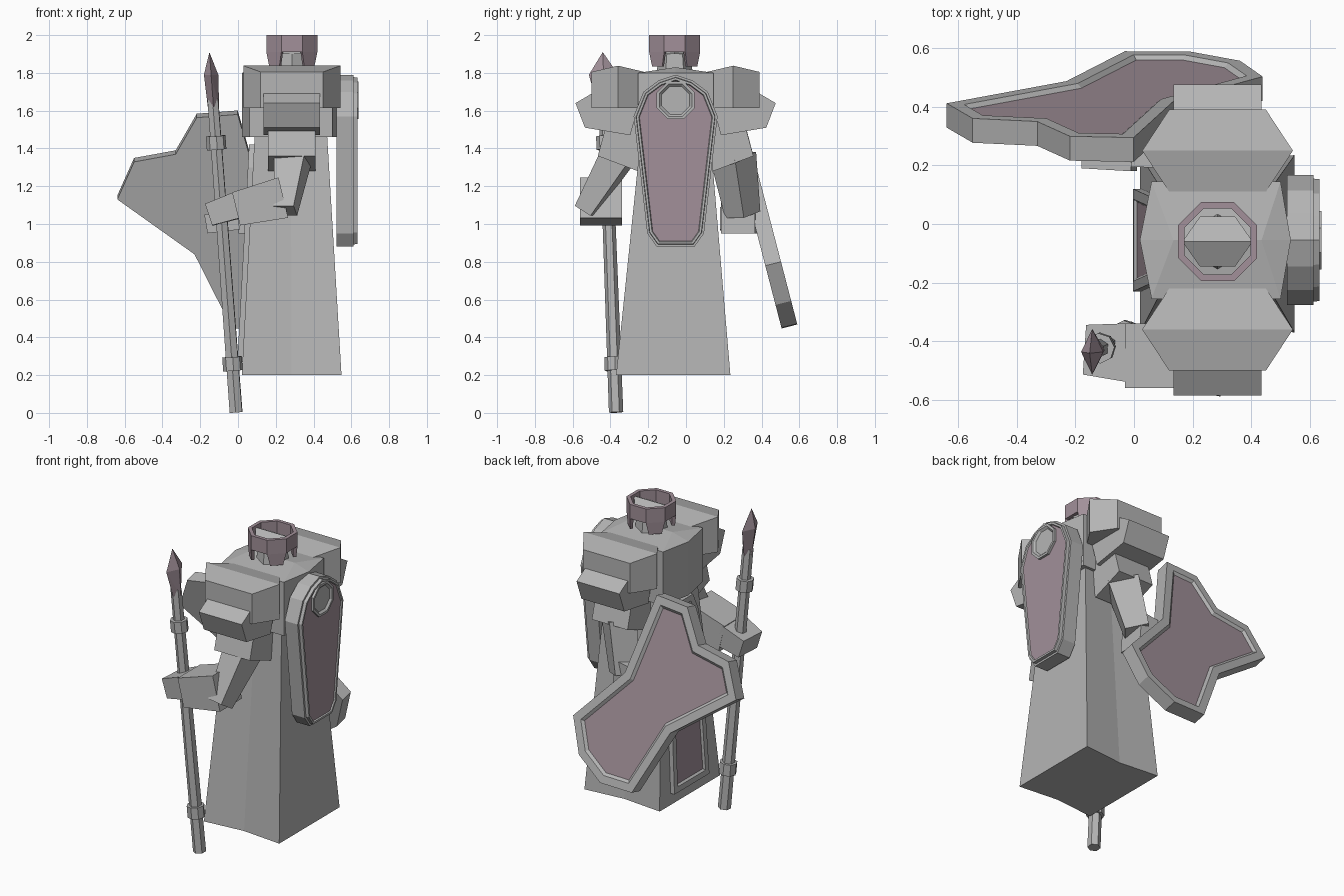
import bpy, bmesh
from math import pi, cos, sin
from mathutils import Vector as V

cube = bpy.data.objects.get("Cube")
if cube:
    bpy.data.objects.remove(cube)


def material(name, rgb):
    m = bpy.data.materials.new(name)
    m.use_nodes = True
    m.diffuse_color = (*rgb, 1)
    m.node_tree.nodes["Principled BSDF"].inputs["Base Color"].default_value = (*rgb, 1)
    return m


GREY = material("stone grey", (0.46, 0.46, 0.46))
MAUVE = material("dusty mauve", (0.36, 0.28, 0.32))
MID = -0.055          # centre line of the figure in y
SPINE = 0.285         # centre line of the figure in x


def finish(name, bm, mats):
    me = bpy.data.meshes.new(name)
    bmesh.ops.recalc_face_normals(bm, faces=bm.faces)
    bm.to_mesh(me)
    bm.free()
    for m in mats:
        me.materials.append(m)
    ob = bpy.data.objects.new(name, me)
    bpy.context.collection.objects.link(ob)
    return ob


def hull(name, groups, mat=GREY):
    """One convex solid per group of points."""
    bm = bmesh.new()
    for pts in groups:
        vs = [bm.verts.new(p) for p in pts]
        res = bmesh.ops.convex_hull(bm, input=vs)
        junk = [v for v in res["geom_interior"] if isinstance(v, bmesh.types.BMVert)]
        bmesh.ops.delete(bm, geom=junk, context="VERTS")
    bmesh.ops.dissolve_limit(bm, angle_limit=0.01, verts=bm.verts, edges=bm.edges)
    return finish(name, bm, [mat])


def loft(name, rings, mat=GREY, insets=(), inner=None):
    """Skin between rings; the first cap may be inset and recoloured."""
    bm = bmesh.new()
    loops = [[bm.verts.new(p) for p in r] for r in rings]
    n = len(loops[0])
    for lo, hi in zip(loops, loops[1:]):
        for i in range(n):
            j = (i + 1) % n
            bm.faces.new((lo[i], lo[j], hi[j], hi[i]))
    cap = bm.faces.new(loops[0])
    bm.faces.new(loops[-1])
    bmesh.ops.recalc_face_normals(bm, faces=bm.faces)
    for thick, depth in insets:
        bmesh.ops.inset_region(bm, faces=[cap], thickness=thick, depth=depth,
                               use_even_offset=True)
    if inner:
        cap.material_index = 1
    return finish(name, bm, [mat] + ([inner] if inner else []))


def plate(name, front, back, insets, inner):
    return loft(name, [front, [p + back for p in front]], GREY, insets, inner)


def ring(c, quat, n, rx, ry):
    """Polygon with flat sides at distances rx and ry."""
    k = 1 / cos(pi / n)
    angles = [pi / n + 2 * pi * i / n for i in range(n)]
    return [c + quat @ V((rx * k * cos(t), ry * k * sin(t), 0)) for t in angles]


def limb(name, a, b, size_a, size_b, n=4, mat=GREY):
    a, b = V(a), V(b)
    q = (b - a).to_track_quat("Z", "Y")
    return loft(name, [ring(a, q, n, *size_a), ring(b, q, n, *size_b)], mat)


def ridged_hex(name, cx, cy, rx, ix, ry, z0, side, ridge):
    base = [(-rx, 0), (-ix, ry), (ix, ry), (rx, 0), (ix, -ry), (-ix, -ry)]
    pts = [(cx + x, cy + y, z0) for x, y in base]
    pts += [(cx + x, cy + y, side if y else ridge) for x, y in base]
    return hull(name, [pts])


# Robe with slightly pinched sides, and torso
def robe_ring(x0, x1, y0, y1, pinch, z):
    xm = (x0 + x1) / 2
    return [V((x, y, z)) for x, y in ((x0, y0), (xm, y0 + pinch), (x1, y0),
                                      (x1, y1), (xm, y1 - pinch), (x0, y1))]


loft("robe", [robe_ring(0.02, 0.548, -0.37, 0.235, 0.025, 0.2),
              robe_ring(0.09, 0.47, -0.235, 0.125, 0.01, 1.5)])
torso = [(0.02, 0), (0.06, 0.2), (0.5, 0.2), (0.535, 0), (0.5, -0.2), (0.06, -0.2)]
hull("torso", [[(x, MID + y, z) for x, y in torso for z in (1.46, 1.8)]
               + [(SPINE + s, MID, 1.83) for s in (-0.15, 0.15)]])

# Tall panel on the robe front
panel = []
for half, z in ((0.175, 0.27), (0.15, 1.3), (0.1, 1.42)):
    panel.append((half, z))
outline = [(MID - h, z) for h, z in panel] + [(MID + h, z) for h, z in reversed(panel)]
plate("robe_front_panel", [V((-0.018 + 0.054 * z, y, z)) for y, z in outline],
      V((0.06, 0, 0)), [(0.035, 0), (0.01, -0.012)], MAUVE)

# Back plate with octagonal boss
half = [(0, 1.79), (0.09, 1.76), (0.17, 1.70), (0.222, 1.57), (0.15, 0.95), (0.1, 0.88)]
outline = [(MID + h, z) for h, z in half] + [(MID - h, z) for h, z in reversed(half[1:])]
plate("back_plate", [V((0.612, y, z)) for y, z in outline], V((-0.09, 0, 0)),
      [(0.012, 0), (0.002, 0.02), (0.012, 0), (0.004, -0.008)], MAUVE)
facing = V((1, 0, 0)).to_track_quat("Z", "Y")
plate("back_boss", ring(V((0.639, MID, 1.655)), facing, 8, 0.1, 0.1),
      V((-0.03, 0, 0)), [(0.014, 0), (0.012, -0.012)], GREY)

# Neck, head and crown
limb("neck", (SPINE, MID - 0.005, 1.78), (SPINE, MID - 0.005, 1.92),
     (0.085, 0.085), (0.07, 0.07), 6)
ridged_hex("head", SPINE, MID - 0.005, 0.12, 0.06, 0.085, 1.9, 1.94, 1.985)
octo = [V((cos(t), sin(t), 0)) for t in [pi / 8 + i * pi / 4 for i in range(8)]]
centre = V((SPINE, MID - 0.005, 0))
segments = []
for i in range(8):
    a, b = octo[i], octo[(i + 1) % 8]
    seg = [centre + p * r + V((0, 0, z)) for p in (a, b) for r in (0.146, 0.122)
           for z in (1.91, 2.0)]
    if i % 2 == 0:    # pointed tabs on the diagonal sides
        seg += [centre + a.lerp(b, f) * r + V((0, 0, 1.835)) for f in (0.15, 0.85)
                for r in (0.142, 0.122)]
    segments.append(seg)
hull("crown", segments, MAUVE)

# Layered shoulder and upper arm armour on both sides
lower_guard = [(0.445, 1.69), (0.53, 1.64), (0.48, 1.51), (0.24, 1.47), (0.18, 1.69)]
upper_arm = [(0.36, 1.55), (0.412, 1.36), (0.2, 1.28), (0.12, 1.55)]
for side, s in (("left", 1), ("right", -1)):
    ridged_hex(side + "_shoulder_pad", SPINE, MID + s * 0.305, 0.257, 0.165, 0.14,
               1.615, 1.805, 1.838)
    for part, prof, x0, x1 in (("_shoulder_guard", lower_guard, 0.135, 0.435),
                               ("_upper_arm", upper_arm, 0.16, 0.41)):
        hull(side + part, [[(x, MID + s * y, z) for y, z in prof for x in (x0, x1)]])

# Right arm gripping the staff
limb("right_forearm", (0.29, -0.36, 1.36), (0.25, -0.535, 1.07), (0.085, 0.08), (0.055, 0.05))
limb("right_gauntlet", (0.24, -0.45, 1.14), (-0.01, -0.45, 1.08), (0.11, 0.11), (0.11, 0.09))
limb("right_fist", (0.0, -0.44, 1.1), (-0.15, -0.43, 1.05), (0.1, 0.07), (0.085, 0.06))

# Left arm carrying the shield
limb("left_forearm", (0.29, 0.25, 1.36), (0.23, 0.3, 1.05), (0.085, 0.09), (0.065, 0.07))
limb("left_gauntlet", (0.25, 0.275, 1.05), (0.0, 0.285, 1.03), (0.09, 0.1), (0.09, 0.08))
limb("left_fist", (0.0, 0.27, 1.03), (-0.17, 0.27, 1.0), (0.09, 0.06), (0.08, 0.05))

# Winged shield, outlined along its own slanted axis
wing = [(-0.094, 0.203), (0.017, 0.39), (0.49, 0.224), (0.925, 0.288), (1.05, 0.105)]
shape = [(0, 0)] + wing + [(a, -p) for a, p in reversed(wing)]


def on_shield(a, p):
    z = 1.39 - 0.817 * a + 0.577 * p
    return V((-0.33 + 0.577 * a + 0.817 * p, 0.36 - 0.26 * (z - 1.35), z))


plate("shield", [on_shield(a, p) for a, p in shape], V((0, -0.083, -0.021)),
      [(0.048, 0), (0.016, -0.014)], MAUVE)


# Leaning staff with collars and a flattened spearhead
def on_staff(z):
    return V((-0.01 - 0.074 * z, -0.37 - 0.037 * z, z))


limb("staff", on_staff(0.003), on_staff(1.66), (0.033, 0.033), (0.028, 0.028), 6)
for name, z in (("lower_collar", 0.26), ("upper_collar", 1.43)):
    limb("staff_" + name, on_staff(z - 0.036), on_staff(z + 0.036),
         (0.048, 0.048), (0.048, 0.048), 8)
tip = [on_staff(1.91)]
for z, rx, ry in ((1.62, 0.03, 0.035), (1.79, 0.038, 0.078)):
    tip += [on_staff(z) + V(o) for o in ((rx, 0, 0), (-rx, 0, 0), (0, ry, 0), (0, -ry, 0))]
hull("spearhead", [tip], MAUVE)
